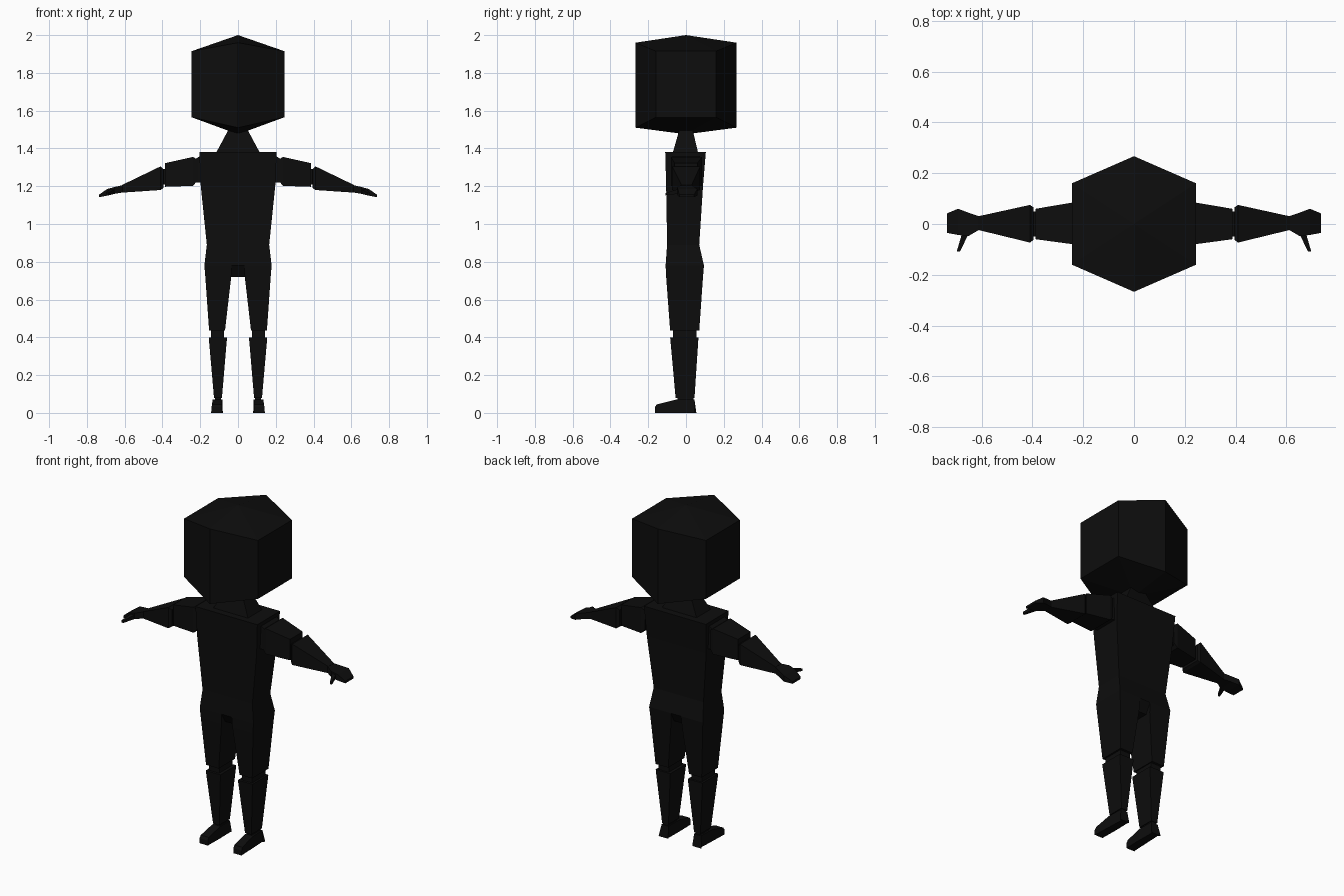
import bpy
import bmesh

# Remove only the default cube
cube = bpy.data.objects.get("Cube")
if cube:
    bpy.data.objects.remove(cube, do_unlink=True)

# Single near-black material
black = bpy.data.materials.new("matte_black")
black.use_nodes = True
colour = (0.004, 0.004, 0.004, 1.0)
black.diffuse_color = colour
shader = next(n for n in black.node_tree.nodes if n.type == "BSDF_PRINCIPLED")
shader.inputs["Base Color"].default_value = colour
shader.inputs["Roughness"].default_value = 0.9


def finish(name, bm):
    """Turn a bmesh into a flat-shaded object."""
    bmesh.ops.recalc_face_normals(bm, faces=bm.faces[:])
    mesh = bpy.data.meshes.new(name)
    bm.to_mesh(mesh)
    bm.free()
    mesh.materials.append(black)
    obj = bpy.data.objects.new(name, mesh)
    bpy.context.collection.objects.link(obj)
    return obj


def loft(name, place, sections):
    """Join rectangles (position, a min, a max, b min, b max) into a solid."""
    bm = bmesh.new()
    rings = []
    for pos, a0, a1, b0, b1 in sections:
        corners = ((a0, b0), (a1, b0), (a1, b1), (a0, b1))
        rings.append([bm.verts.new(place(pos, a, b)) for a, b in corners])
    for low, high in zip(rings, rings[1:]):
        for i in range(4):
            j = (i + 1) % 4
            bm.faces.new((low[i], low[j], high[j], high[i]))
    bm.faces.new(rings[0])
    bm.faces.new(rings[-1])
    return finish(name, bm)


def along_z(side=1):
    return lambda pos, a, b: (side * a, b, pos)


def along_x(side=1):
    return lambda pos, a, b: (side * pos, a, b)


def along_y(side=1):
    return lambda pos, a, b: (side * a, pos, b)


# Head: six-sided block with shallow points at top and bottom
bm = bmesh.new()
for tip, middle, edge in ((2.0, 1.96, 1.915), (1.475, 1.51, 1.565)):
    bm.verts.new((0, 0, tip))
    for y in (-1, 1):
        bm.verts.new((0, 0.267 * y, middle))
        for x in (-1, 1):
            bm.verts.new((0.245 * x, 0.16 * y, edge))
bmesh.ops.convex_hull(bm, input=bm.verts[:])
finish("head", bm)

# Trunk
loft("neck", along_z(), [
    (1.36, -0.125, 0.125, -0.075, 0.068),
    (1.5, -0.05, 0.05, -0.035, 0.035)])
loft("torso", along_z(), [
    (0.89, -0.165, 0.165, -0.1, 0.07),
    (1.2, -0.197, 0.197, -0.105, 0.09),
    (1.38, -0.205, 0.205, -0.11, 0.105)])
loft("pelvis", along_z(), [
    (0.72, -0.1, 0.1, -0.07, 0.06),
    (0.78, -0.178, 0.178, -0.108, 0.095),
    (0.89, -0.165, 0.165, -0.1, 0.07)])

for side, label in ((1, "left"), (-1, "right")):
    # Leg
    loft(label + "_thigh", along_z(side), [
        (0.435, 0.069, 0.153, -0.084, 0.07),
        (0.72, 0.036, 0.173, -0.105, 0.09),
        (0.78, 0.034, 0.178, -0.108, 0.095)])
    loft(label + "_knee", along_z(side), [
        (0.38, 0.075, 0.143, -0.07, 0.055),
        (0.45, 0.075, 0.143, -0.07, 0.055)])
    loft(label + "_shin", along_z(side), [
        (0.08, 0.085, 0.127, -0.055, 0.045),
        (0.4, 0.058, 0.155, -0.084, 0.066)])
    loft(label + "_ankle", along_z(side), [
        (0.05, 0.09, 0.122, -0.045, 0.04),
        (0.1, 0.09, 0.122, -0.045, 0.04)])
    loft(label + "_foot", along_y(side), [
        (-0.165, 0.085, 0.14, 0, 0.03),
        (-0.155, 0.085, 0.138, 0, 0.045),
        (-0.055, 0.083, 0.134, 0, 0.07),
        (0.045, 0.085, 0.13, 0, 0.07),
        (0.055, 0.08, 0.143, 0, 0)])

    # Arm
    loft(label + "_shoulder", along_x(side), [
        (0.18, -0.075, 0.075, 1.22, 1.37),
        (0.235, -0.07, 0.07, 1.22, 1.34)])
    loft(label + "_upper_arm", along_x(side), [
        (0.215, -0.075, 0.08, 1.23, 1.34),
        (0.238, -0.08, 0.085, 1.202, 1.355),
        (0.387, -0.06, 0.06, 1.197, 1.322)])
    loft(label + "_elbow", along_x(side), [
        (0.37, -0.05, 0.05, 1.21, 1.29),
        (0.41, -0.05, 0.05, 1.21, 1.29)])
    loft(label + "_forearm", along_x(side), [
        (0.395, -0.062, 0.065, 1.19, 1.29),
        (0.41, -0.073, 0.075, 1.18, 1.305),
        (0.615, -0.023, 0.03, 1.166, 1.206)])
    loft(label + "_hand", along_x(side), [
        (0.61, -0.023, 0.03, 1.167, 1.206),
        (0.653, -0.048, 0.045, 1.16, 1.196),
        (0.693, -0.043, 0.06, 1.15, 1.185),
        (0.736, -0.035, 0.042, 1.142, 1.155)])
    loft(label + "_thumb", along_y(side), [
        (-0.108, 0.685, 0.698, 1.152, 1.165),
        (-0.04, 0.652, 0.678, 1.16, 1.185)])
